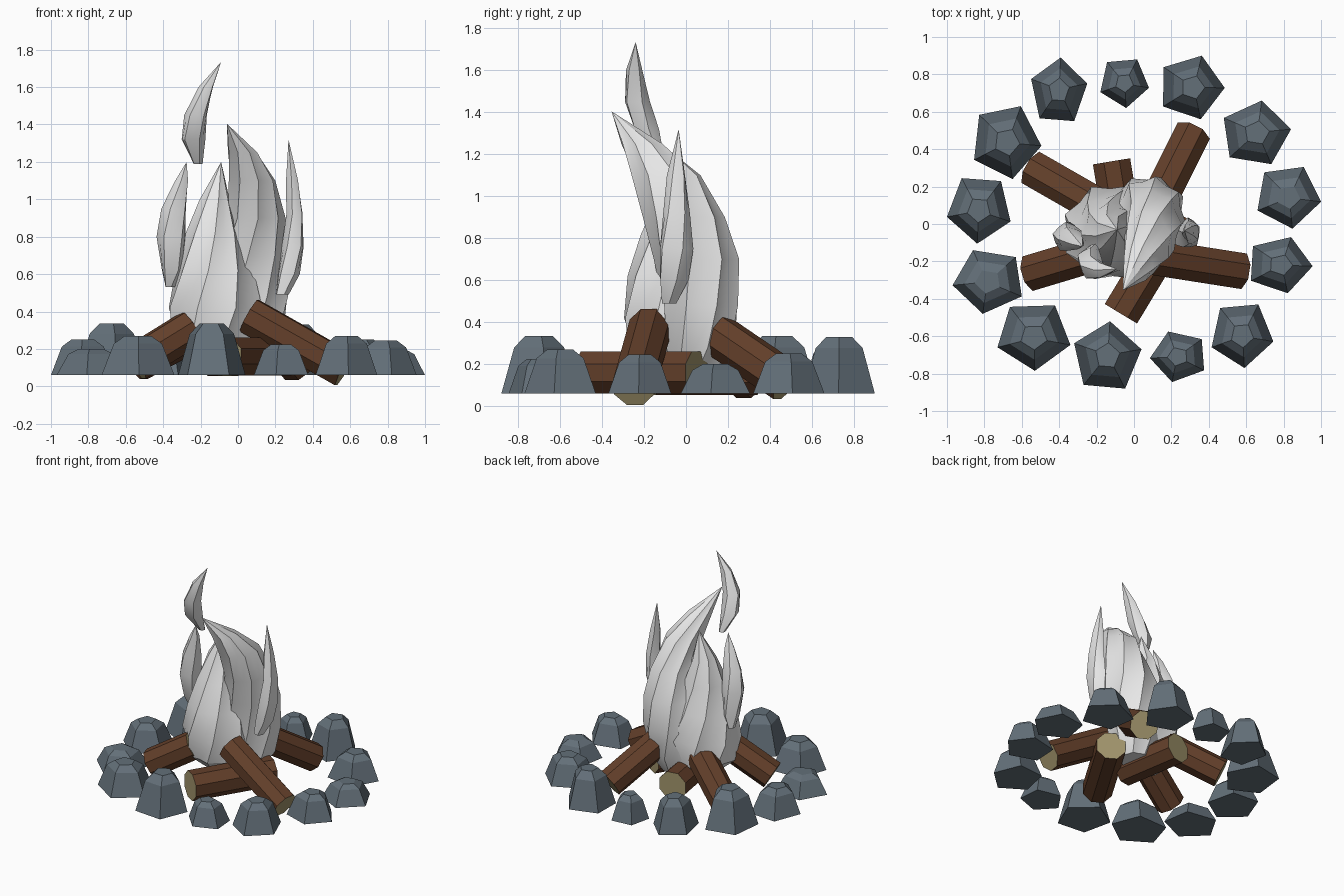
import bpy, bmesh, math
from mathutils import Vector


def material(name, rgb):
    m = bpy.data.materials.new(name)
    m.diffuse_color = (*rgb, 1)
    return m


STONE = material("slate_grey", (0.125, 0.160, 0.190))
BARK = material("bark_brown", (0.125, 0.050, 0.023))
WOOD = material("cut_wood_tan", (0.36, 0.30, 0.15))
FLAME = material("flame_white", (0.80, 0.80, 0.80))


def loft(name, rings, mats):
    """Skin a stack of equal-length rings and cap both ends."""
    bm = bmesh.new()
    loops = [[bm.verts.new(p) for p in ring] for ring in rings]
    n = len(loops[0])
    for a, b in zip(loops, loops[1:]):
        for i in range(n):
            j = (i + 1) % n
            bm.faces.new((a[i], a[j], b[j], b[i]))
    caps = [bm.faces.new(loops[0][::-1]), bm.faces.new(loops[-1])]
    for f in caps:
        f.material_index = len(mats) - 1
    bmesh.ops.remove_doubles(bm, verts=bm.verts, dist=0.0005)
    bmesh.ops.recalc_face_normals(bm, faces=bm.faces)
    me = bpy.data.meshes.new(name)
    bm.to_mesh(me)
    bm.free()
    for m in mats:
        me.materials.append(m)
    ob = bpy.data.objects.new(name, me)
    bpy.context.collection.objects.link(ob)
    return ob


def stone(name, cx, cy, w, d, rot, top):
    """Five-sided boulder fitted to a footprint w by d, narrowing to a small top."""
    pts = [(math.cos(math.radians(rot + 72 * k)), math.sin(math.radians(rot + 72 * k)))
           for k in range(5)]
    lo = [min(p[a] for p in pts) for a in (0, 1)]
    hi = [max(p[a] for p in pts) for a in (0, 1)]
    foot = [((p[0] - lo[0]) / (hi[0] - lo[0]) - 0.5, (p[1] - lo[1]) / (hi[1] - lo[1]) - 0.5)
            for p in pts]
    base = 0.06
    rings = [[(cx + x * w * s, cy + y * d * s, base + (top - base) * t) for x, y in foot]
             for t, s in ((0, 1), (0.8, 0.66), (1, 0.36))]
    loft(name, rings, [STONE])


def log(name, a, b, r=0.1):
    """Eight-sided log between two points, with pale cut ends."""
    a, b = Vector(a), Vector(b)
    axis = (b - a).normalized()
    side = axis.cross(Vector((0, 0, 1))).normalized()
    up = side.cross(axis)
    rings = []
    for c in (a, b):
        rings.append([c + r * 1.04 * (math.cos(t) * side + math.sin(t) * up)
                      for t in (math.pi / 8 + k * math.pi / 4 for k in range(8))])
    loft(name, rings, [BARK, WOOD])


def flame(name, path, lobes=7, twist=12):
    """Fluted tongue: path rows are x, y, z, radius x, radius y."""
    rings = []
    for k, (x, y, z, rx, ry) in enumerate(path):
        ring = []
        for i in range(lobes * 2):
            t = math.pi * i / lobes + math.radians(twist * k)
            f = 1.03 if i % 2 == 0 else 0.9
            ring.append((x + rx * f * math.cos(t), y + ry * f * math.sin(t), z))
        rings.append(ring)
    ob = loft(name, rings, [FLAME])
    bpy.ops.object.select_all(action='DESELECT')
    ob.select_set(True)
    bpy.context.view_layer.objects.active = ob
    bpy.ops.object.shade_smooth_by_angle(angle=math.radians(28))


# Ring of stones: centre x, y, width, depth, turn, top height
STONES = [
    (-0.40, 0.72, 0.30, 0.34, 14, 0.30), (-0.05, 0.75, 0.26, 0.26, -13, 0.24),
    (0.32, 0.73, 0.33, 0.34, -1, 0.33), (0.66, 0.49, 0.36, 0.34, 8, 0.25),
    (0.83, 0.14, 0.34, 0.33, -10, 0.20), (0.79, -0.22, 0.33, 0.30, -3, 0.245),
    (0.58, -0.60, 0.33, 0.34, -13, 0.27), (0.23, -0.71, 0.29, 0.27, -32, 0.225),
    (-0.14, -0.70, 0.36, 0.36, 13, 0.335), (-0.535, -0.61, 0.39, 0.35, -16, 0.27),
    (-0.785, -0.31, 0.37, 0.34, -28, 0.20), (-0.83, 0.07, 0.34, 0.35, -22, 0.25),
    (-0.675, 0.435, 0.36, 0.39, -7, 0.335),
]
for i, s in enumerate(STONES):
    stone(f"stone_{i + 1}", *s)

# Logs: four leaning on the fire, two lying flat
log("log_back_right", (0.13, 0.12, 0.36), (0.31, 0.48, 0.115))
log("log_right", (0.06, -0.17, 0.378), (0.57, -0.25, 0.09))
log("log_front_left", (-0.25, -0.17, 0.31), (-0.55, -0.26, 0.125))
log("log_back_left", (-0.20, 0.10, 0.31), (-0.54, 0.295, 0.125))
log("log_front", (-0.07, -0.48, 0.16), (0.25, 0.05, 0.16), 0.105)
log("log_back", (-0.12, 0.335, 0.155), (-0.04, -0.15, 0.155), 0.105)

# Flames
flame("flame_front", [
    (-0.10, -0.03, 0.13, 0.11, 0.11), (-0.12, -0.04, 0.25, 0.23, 0.23),
    (-0.12, -0.045, 0.42, 0.26, 0.26), (-0.125, -0.06, 0.62, 0.205, 0.215),
    (-0.13, -0.05, 0.82, 0.145, 0.16), (-0.125, -0.04, 1.00, 0.08, 0.09),
    (-0.09, -0.03, 1.20, 0, 0)], 8)
flame("flame_main", [
    (0.03, 0.04, 0.13, 0.11, 0.11), (0.06, 0.07, 0.28, 0.18, 0.16),
    (0.07, 0.07, 0.48, 0.205, 0.185), (0.085, 0.05, 0.70, 0.185, 0.20),
    (0.10, -0.01, 0.90, 0.15, 0.19), (0.075, -0.095, 1.10, 0.125, 0.165),
    (0.025, -0.21, 1.25, 0.08, 0.10), (-0.06, -0.355, 1.405, 0, 0)], 8)
flame("flame_left", [
    (-0.365, -0.03, 0.53, 0.025, 0.025), (-0.35, -0.05, 0.62, 0.06, 0.06),
    (-0.355, -0.07, 0.80, 0.08, 0.08), (-0.34, -0.08, 0.95, 0.068, 0.065),
    (-0.30, -0.10, 1.10, 0.035, 0.035), (-0.275, -0.12, 1.20, 0, 0)], 5)
flame("flame_right", [
    (0.235, -0.08, 0.49, 0.035, 0.035), (0.27, -0.06, 0.60, 0.06, 0.07),
    (0.295, -0.05, 0.75, 0.06, 0.083), (0.305, -0.045, 0.92, 0.045, 0.065),
    (0.29, -0.045, 1.10, 0.033, 0.045), (0.27, -0.035, 1.32, 0, 0)], 5)
flame("flame_tongue", [
    (-0.215, -0.13, 1.19, 0.025, 0.025), (-0.24, -0.19, 1.32, 0.065, 0.06),
    (-0.225, -0.235, 1.45, 0.062, 0.062), (-0.17, -0.247, 1.60, 0.04, 0.04),
    (-0.09, -0.24, 1.735, 0, 0)], 5)
